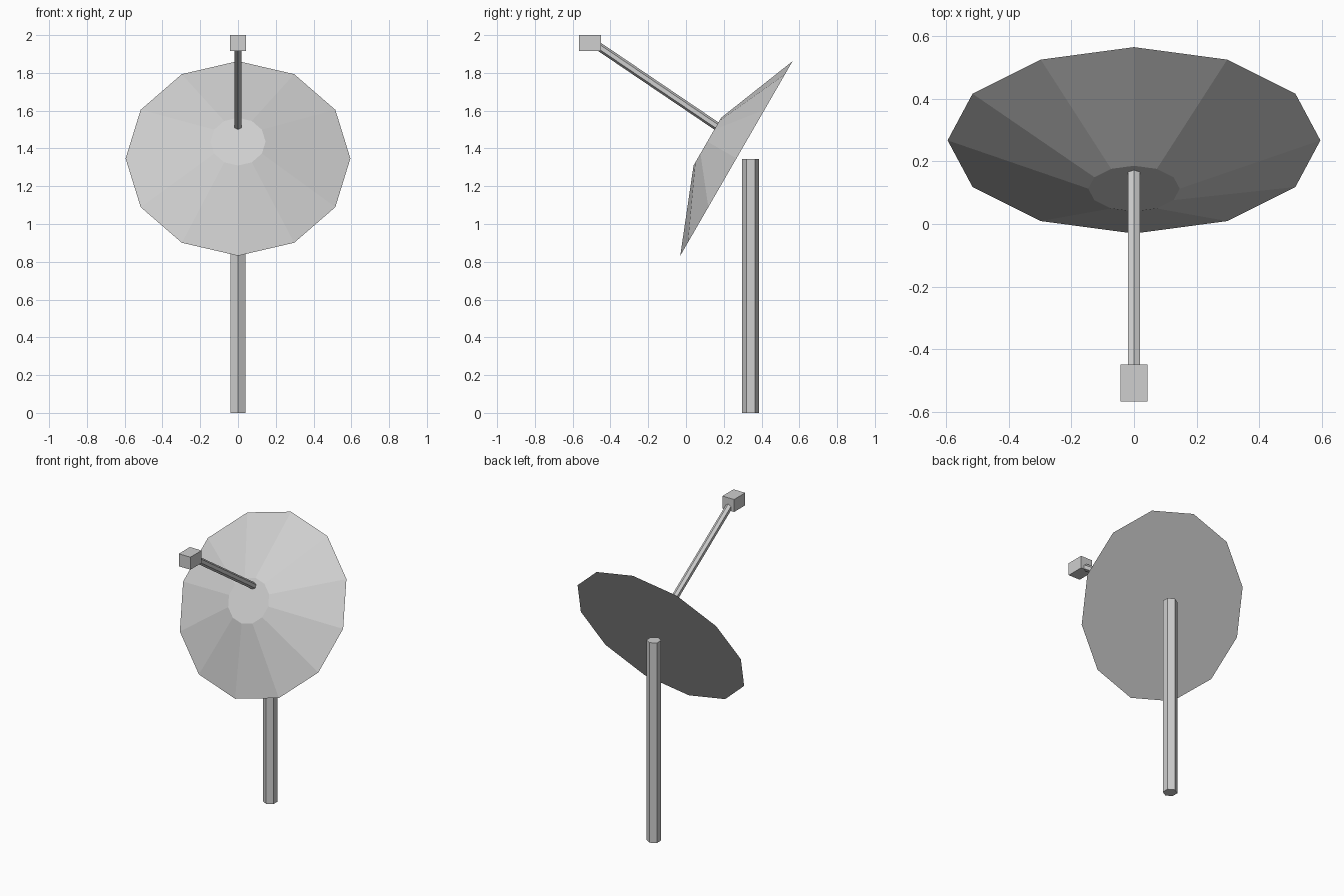
import bpy
import bmesh
import math
from mathutils import Vector, Matrix

cube = bpy.data.objects.get("Cube")
if cube:
    bpy.data.objects.remove(cube, do_unlink=True)

# One plain grey for the whole model
grey = bpy.data.materials.new("light_grey")
grey.use_nodes = True
colour = (0.62, 0.62, 0.62, 1)
grey.diffuse_color = colour
grey.node_tree.nodes["Principled BSDF"].inputs["Base Color"].default_value = colour


def add_object(name, bm):
    mesh = bpy.data.meshes.new(name)
    bm.to_mesh(mesh)
    bm.free()
    mesh.materials.append(grey)
    obj = bpy.data.objects.new(name, mesh)
    bpy.context.collection.objects.link(obj)
    return obj


def frustum(name, start, end, r_start, r_end, sides):
    """Flat-sided cone or rod running between two points in the x = 0 plane."""
    a, b = Vector(start), Vector(end)
    d = b - a
    matrix = Matrix.Translation((a + b) / 2) @ Matrix.Rotation(math.atan2(-d.y, d.z), 4, "X")
    bm = bmesh.new()
    bmesh.ops.create_cone(bm, cap_ends=True, segments=sides, radius1=r_start,
                          radius2=r_end, depth=d.length, matrix=matrix)
    return add_object(name, bm)


# Upright pole behind the dish
frustum("pole", (0, 0.342, 0), (0, 0.342, 1.345), 0.045, 0.045, 6)

# Tilted dish: flat back, shallow twelve-sided cone towards the front
tilt = math.radians(30)
axis = Vector((0, -math.cos(tilt), math.sin(tilt)))
back = Vector((0, 0.267, 1.347))
frustum("dish", back, back + axis * 0.178, 0.595, 0.146, 12)

# Slender feed arm, rooted inside the dish
frustum("feed_arm", (0, 0.22, 1.479), (0, -0.50, 1.966), 0.022, 0.022, 6)

# Receiver box at the end of the arm
bm = bmesh.new()
bmesh.ops.create_cube(bm, size=1, matrix=Matrix.Translation((0, -0.508, 1.958))
                      @ Matrix.Diagonal((0.087, 0.118, 0.084, 1)))
add_object("receiver_box", bm)
